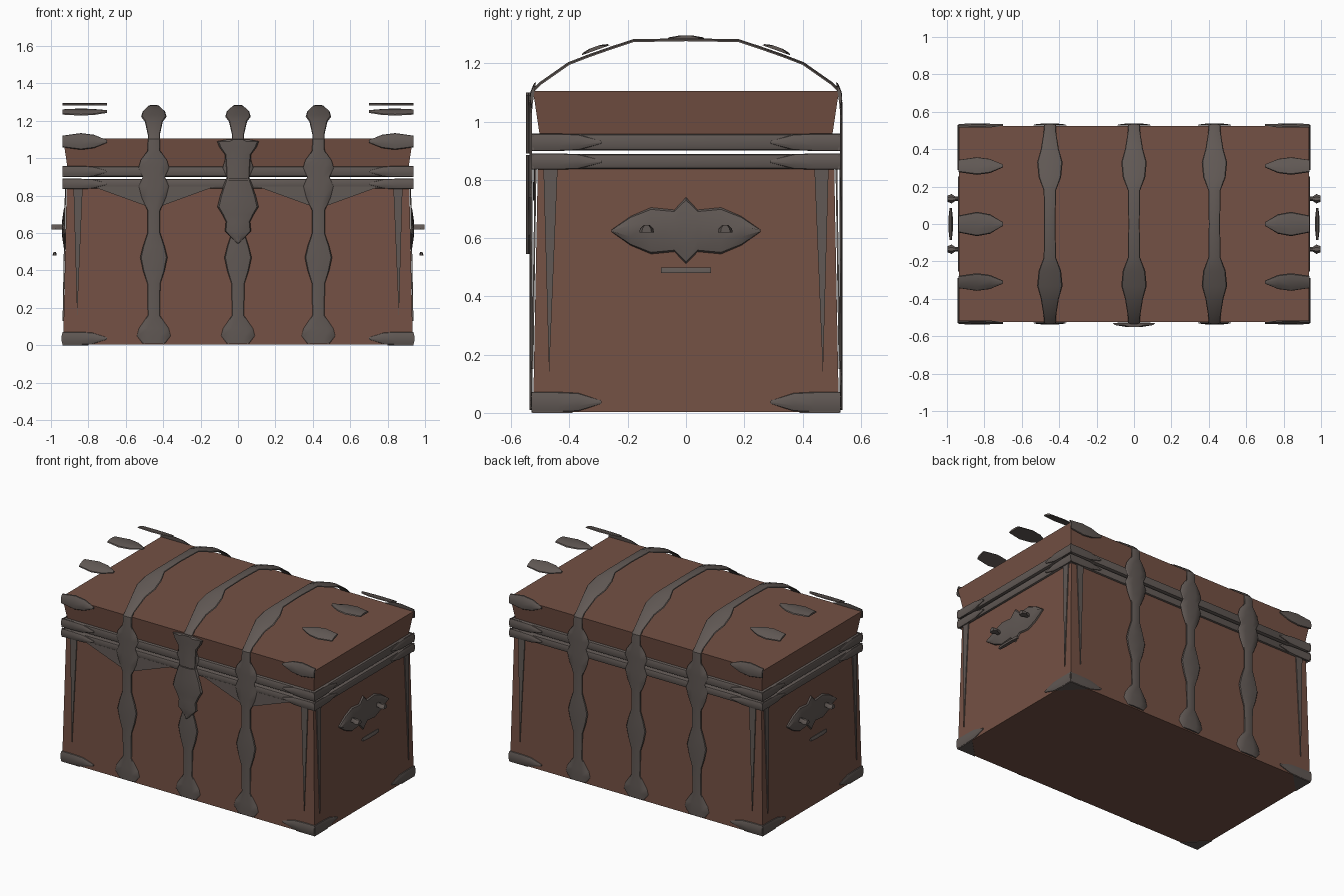
import bpy, bmesh, math
from mathutils import Vector

if "Cube" in bpy.data.objects:
    bpy.data.objects.remove(bpy.data.objects["Cube"])


def material(name, rgb):
    m = bpy.data.materials.new(name)
    m.diffuse_color = (*rgb, 1)
    m.use_nodes = True
    m.node_tree.nodes["Principled BSDF"].inputs["Base Color"].default_value = m.diffuse_color
    return m


WOOD = material("brown wood", (0.175, 0.082, 0.058))
IRON = material("grey iron", (0.118, 0.098, 0.089))


def finish(name, bm, mat, smooth=35):
    bmesh.ops.recalc_face_normals(bm, faces=bm.faces)
    me = bpy.data.meshes.new(name)
    bm.to_mesh(me)
    bm.free()
    me.materials.append(mat)
    ob = bpy.data.objects.new(name, me)
    bpy.context.collection.objects.link(ob)
    bpy.ops.object.select_all(action='DESELECT')
    ob.select_set(True)
    bpy.context.view_layer.objects.active = ob
    bpy.ops.object.shade_smooth_by_angle(angle=math.radians(smooth))
    return ob


def block(name, z0, z1, bottom, top, mat, bevel=0):
    """Box with different half sizes at bottom and top."""
    bm = bmesh.new()
    bmesh.ops.create_cube(bm, size=2)
    for v in bm.verts:
        hx, hy = top if v.co.z > 0 else bottom
        v.co = (v.co.x * hx, v.co.y * hy, z1 if v.co.z > 0 else z0)
    if bevel:
        bmesh.ops.bevel(bm, geom=bm.edges[:], offset=bevel, segments=2, affect='EDGES', profile=0.5)
    return finish(name, bm, mat)


def ribbon(name, path, widths, across, out, t=0.01):
    """Raised iron strip along a path; 'out' is a point the strip faces away from."""
    bm = bmesh.new()
    a = Vector(across).normalized()
    pts = [Vector(p) for p in path]
    rings = []
    for i, (p, w) in enumerate(zip(pts, widths)):
        tan = pts[min(i + 1, len(pts) - 1)] - pts[max(i - 1, 0)]
        n = tan.cross(a).normalized()
        if n.dot(p - Vector(out)) < 0:
            n = -n
        rings.append([bm.verts.new(q) for q in (
            p - a * w, p - a * w * 0.92 + n * t * 0.5, p - a * w * 0.4 + n * t,
            p + a * w * 0.4 + n * t, p + a * w * 0.92 + n * t * 0.5, p + a * w)])
    for r, s in zip(rings, rings[1:]):
        for k in range(6):
            bm.faces.new((r[k], r[(k + 1) % 6], s[(k + 1) % 6], s[k]))
    bm.faces.new(rings[0])
    bm.faces.new(rings[-1])
    return finish(name, bm, IRON)


def sheet(name, pts, normal, t=0.006):
    """Thin flat plate from a polygon."""
    bm = bmesh.new()
    f = bm.faces.new([bm.verts.new(p) for p in pts])
    r = bmesh.ops.extrude_face_region(bm, geom=[f])
    bmesh.ops.translate(bm, vec=Vector(normal) * t,
                        verts=[g for g in r['geom'] if isinstance(g, bmesh.types.BMVert)])
    return finish(name, bm, IRON)


# wooden body and lid
block("body", 0.003, 0.885, (0.935, 0.525), (0.915, 0.508), WOOD)
block("lid", 0.905, 1.105, (0.905, 0.495), (0.935, 0.525), WOOD)

# iron rims on both sides of the opening
block("lower_rim", 0.838, 0.889, (0.93, 0.522), (0.93, 0.522), IRON, 0.012)
block("upper_rim", 0.901, 0.957, (0.93, 0.522), (0.93, 0.522), IRON, 0.012)

# straps running from the front foot over the arch to the back foot: y, z, half width
half = [(-.527, .01, .06), (-.527, .05, .09), (-.527, .09, .08), (-.527, .16, .032),
        (-.527, .33, .035), (-.527, .40, .058), (-.527, .47, .073), (-.527, .53, .058),
        (-.527, .60, .034), (-.527, .72, .034), (-.527, .79, .065), (-.528, .85, .08),
        (-.528, .90, .06), (-.528, .95, .082), (-.528, .99, .07), (-.528, 1.04, .034),
        (-.525, 1.10, .032), (-.50, 1.125, .032), (-.40, 1.195, .048), (-.33, 1.222, .068),
        (-.25, 1.25, .06), (-.18, 1.273, .033), (0, 1.276, .03)]
full = half + [(-y, z, w) for y, z, w in half[-2::-1]]
for x in (-0.45, 0, 0.43):
    ribbon("strap", [(x, y, z) for y, z, w in full], [w for y, z, w in full],
           (1, 0, 0), (x, 0, 0.6))

# lid end plates following the arch
for s in (-1, 1):
    for y, z, ty, tz, w in ((-.522, 1.09, .15, 1, .045), (-.31, 1.245, 1, .36, .05), (0, 1.283, 1, 0, .065),
                            (.31, 1.245, 1, -.36, .05), (.522, 1.09, -.15, 1, .045)):
        ribbon("lid_end_plate", [(s * x, y, z) for x in (.937, .84, .77, .70)],
               [w * .7, w, w * .8, w * .15], (0, ty, tz), (s * .8, 0, 0.9), 0.012)

# corner brackets on the foot and on both rims
for sx in (-1, 1):
    for sy in (-1, 1):
        for z, h, ox, oy in ((.037, .035, .933, .523), (.863, .028, .929, .521), (.929, .03, .929, .521)):
            wid = [h, h, h * .9, h * .15]
            ribbon("front_bracket", [(sx * x, sy * oy, z) for x in (.937, .85, .78, .70)],
                   wid, (0, 0, 1), (0, 0, z))
            ribbon("side_bracket", [(sx * ox, sy * y, z) for y in (.53, .44, .37, .29)],
                   wid, (0, 0, 1), (0, 0, z))
        # triangle under the foot
        sheet("foot_plate", [(sx * .937, sy * .527, 0), (sx * .80, sy * .527, 0),
                             (sx * .937, sy * .39, 0)], (0, 0, 1), 0.004)
        # tapering corner spikes
        sheet("front_spike", [(sx * .83, sy * .513, .86), (sx * .88, sy * .513, .86),
                              (sx * .86, sy * .524, .15)], (0, sy, 0), 0.006)
        sheet("side_spike", [(sx * .919, sy * .44, .86), (sx * .919, sy * .49, .86),
                             (sx * .932, sy * .47, .13)], (sx, 0, 0), 0.006)

# iron gussets under the front rim
for x in (-0.45, 0.43):
    sheet("rim_gusset", [(x - .33, -.515, .85), (x, -.518, .73), (x + .33, -.515, .85)], (0, -1, 0), 0.008)

# lock plate and hasp
lock = [(.545, .006), (.58, .04), (.61, .07), (.66, .065), (.70, .085), (.74, .11), (.80, .095), (.885, .065)]
hasp = [(.89, .062), (.95, .065), (1.02, .07), (1.06, .10), (1.09, .112), (1.10, .06)]
for name, prof in (("lock_plate", lock), ("hasp", hasp)):
    ribbon(name, [(0, -.53, z) for z, w in prof], [w for z, w in prof], (1, 0, 0), (0, 0, .8), 0.02)

# side handles: plate, two knobs and the hanging grip
prof = [(-.255, .004), (-.19, .05), (-.12, .08), (-.04, .072), (0, .115),
        (.04, .072), (.12, .08), (.19, .05), (.255, .004)]
for s in (-1, 1):
    ribbon("handle_plate", [(s * .922, y, .625) for y, w in prof], [w for y, w in prof],
           (0, 0, 1), (0, 0, .625), 0.018)
    for y in (-.135, .135):
        ribbon("handle_knob", [(s * x, y, .62) for x in (.93, .955, .975, .998)],
               [.012, .012, .025, .016], (0, 1, 0), (s * .9, y, .5), 0.025)
    ribbon("handle_grip", [(s * .98, y, .48) for y in (-.085, -.04, .04, .085)],
           [.006, .011, .011, .006], (1, 0, 0), (s * .98, 0, .3), 0.02)
